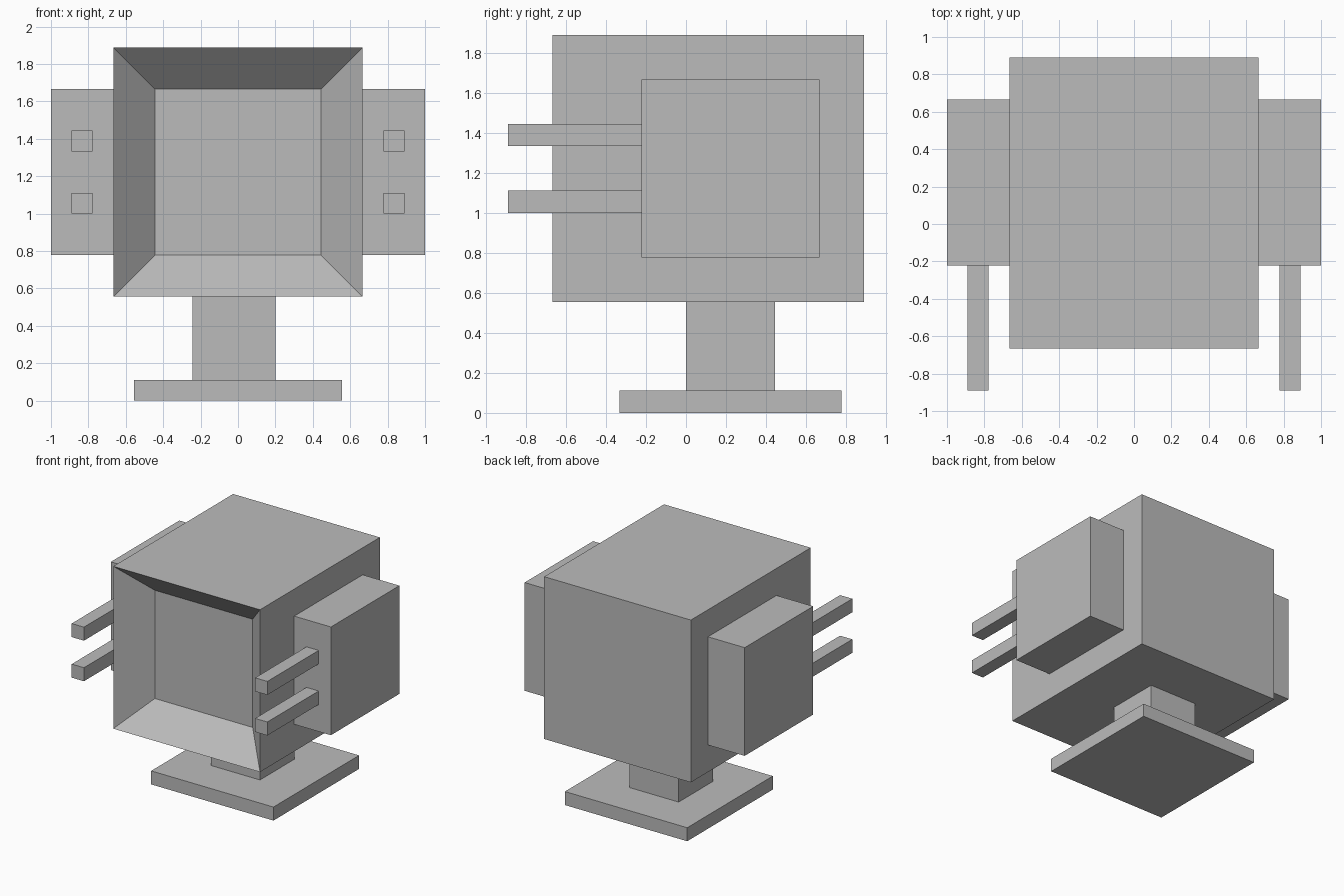
import bpy, bmesh
from mathutils import Vector

cube = bpy.data.objects.get("Cube")
if cube:
    bpy.data.objects.remove(cube, do_unlink=True)

U = 1 / 9  # model grid unit

grey = bpy.data.materials.new("plain_grey")
grey.use_nodes = True
colour = (0.5, 0.5, 0.5, 1)
grey.diffuse_color = colour
grey.node_tree.nodes["Principled BSDF"].inputs["Base Color"].default_value = colour


def box(name, low, high, recess=0):
    """Box between two corners in grid units, with an optional square recess in the front."""
    low, high = Vector(low) * U, Vector(high) * U
    size = high - low
    bm = bmesh.new()
    bmesh.ops.create_cube(bm, size=1)
    for v in bm.verts:
        v.co = Vector(c * s for c, s in zip(v.co, size))
    if recess:
        bm.normal_update()
        front = min(bm.faces, key=lambda f: f.calc_center_median().y)
        bmesh.ops.inset_region(bm, faces=[front], thickness=recess * U, use_even_offset=True)
        bmesh.ops.translate(bm, verts=front.verts, vec=(0, recess * U, 0))
    mesh = bpy.data.meshes.new(name)
    bm.to_mesh(mesh)
    bm.free()
    mesh.materials.append(grey)
    obj = bpy.data.objects.new(name, mesh)
    obj.location = (low + high) / 2
    bpy.context.collection.objects.link(obj)
    return obj


# Stand
box("base_plate", (-5, -3, 0), (5, 7, 1))
box("neck", (-2.2, 0, 1), (1.8, 4, 5))

# Head with a recessed front opening
box("head", (-6, -6, 5), (6, 8, 17), recess=2)

# Side pods, each with two forward prongs
for side, sign in (("left", 1), ("right", -1)):
    def side_box(name, inner, outer, y, z):
        xs = sorted((sign * inner, sign * outer))
        box(f"{side}_{name}", (xs[0], y[0], z[0]), (xs[1], y[1], z[1]))

    side_box("pod", 6, 9, (-2, 6), (7, 15))
    for level, z in (("lower", 9), ("upper", 12)):
        side_box(f"{level}_prong", 7, 8, (-8, -2), (z, z + 1))
